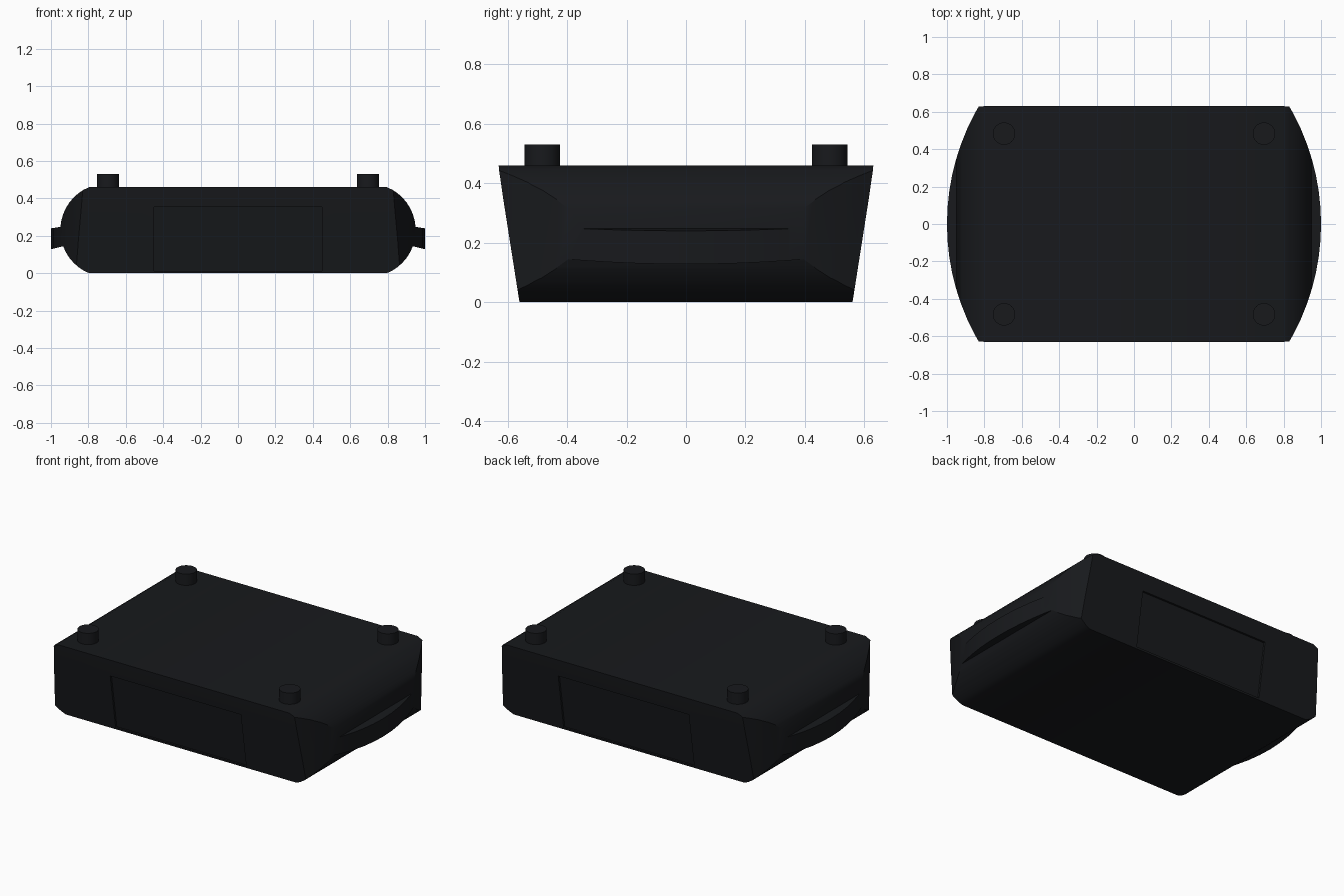
import bpy, bmesh, math
from math import sin, cos, radians

if "Cube" in bpy.data.objects:
    bpy.data.objects.remove(bpy.data.objects["Cube"])

black = bpy.data.materials.new("black_plastic")
black.diffuse_color = (0.009, 0.01, 0.012, 1)
black.use_nodes = True
black.node_tree.nodes["Principled BSDF"].inputs["Base Color"].default_value = black.diffuse_color


def prism(name, pts, lo, hi, place):
    """Extrude a 2D outline between lo and hi; place maps (a, b, depth) to xyz."""
    bm = bmesh.new()
    face = bm.faces.new([bm.verts.new(place(a, b, lo)) for a, b in pts])
    ext = bmesh.ops.extrude_face_region(bm, geom=[face])["geom"]
    shift = place(0, 0, hi - lo)
    bmesh.ops.translate(bm, vec=shift, verts=[v for v in ext if isinstance(v, bmesh.types.BMVert)])
    bmesh.ops.recalc_face_normals(bm, faces=bm.faces)
    me = bpy.data.meshes.new(name)
    bm.to_mesh(me)
    bm.free()
    ob = bpy.data.objects.new(name, me)
    me.materials.append(black)
    bpy.context.collection.objects.link(ob)
    return ob


def boolean(ob, cutter, operation):
    mod = ob.modifiers.new("cut", 'BOOLEAN')
    mod.operation, mod.solver, mod.object = operation, 'EXACT', cutter
    bpy.context.view_layer.objects.active = ob
    bpy.ops.object.modifier_apply(modifier=mod.name)
    bpy.data.objects.remove(cutter)


def mirrored(half):
    return half + [(-a, b) for a, b in reversed(half)]


def smooth(ob):
    bpy.ops.object.select_all(action='DESELECT')
    ob.select_set(True)
    bpy.context.view_layer.objects.active = ob
    bpy.ops.object.shade_smooth_by_angle(angle=radians(25))


# Front outline: rounded ends with a tilted grip ridge on each side
def arc(a0, a1, n):
    angles = [radians(a0 + (a1 - a0) * i / n) for i in range(n + 1)]
    return [(0.70 + 0.25 * cos(a), 0.23 + 0.25 * sin(a)) for a in angles]


lower = [(0.795, 0.0)] + arc(-60, -20, 5)
upper = arc(4, 60, 7) + [(0.795, 0.46)]
outline = mirrored(lower + [(1.0, 0.128), (1.02, 0.237)] + upper)
body = prism("case_body", outline, -0.9, 0.9, lambda a, b, d: (a, d, b))

# Top outline: bowed left and right ends
R = 1.252
bow = [(1 - R + R * cos(radians(t)), R * sin(radians(t))) for t in [-32 + 4 * i for i in range(17)]]
plan = prism("plan_cutter", mirrored(bow), -0.5, 1.0, lambda a, b, d: (a, b, d))
boolean(body, plan, 'INTERSECT')

# Side outline: front and back walls taper inwards towards the base
taper = mirrored([(0.552, -0.05), (0.56, 0.0), (0.615, 0.35), (0.628, 0.44), (0.63, 0.46), (0.63, 0.55)])
side = prism("side_cutter", taper, -1.2, 1.2, lambda a, b, d: (d, a, b))
boolean(body, side, 'INTERSECT')

# Shallow recessed panels, front and back
for s in (-1, 1):
    recess = [(s * 0.55, 0.012), (s * 0.603, 0.353), (s * 0.8, 0.353), (s * 0.8, 0.012)]
    boolean(body, prism("panel_cutter", recess, -0.45, 0.45, lambda a, b, d: (d, a, b)), 'DIFFERENCE')
smooth(body)

# Four round feet on the upper face
ring = [(0.06 * cos(math.tau * i / 32), 0.06 * sin(math.tau * i / 32)) for i in range(32)]
for sx in (-1, 1):
    for sy in (-1, 1):
        foot = prism("round_foot", ring, 0.45, 0.53, lambda a, b, d: (a, b, d))
        foot.location = (sx * 0.695, sy * 0.483, 0)
        smooth(foot)
